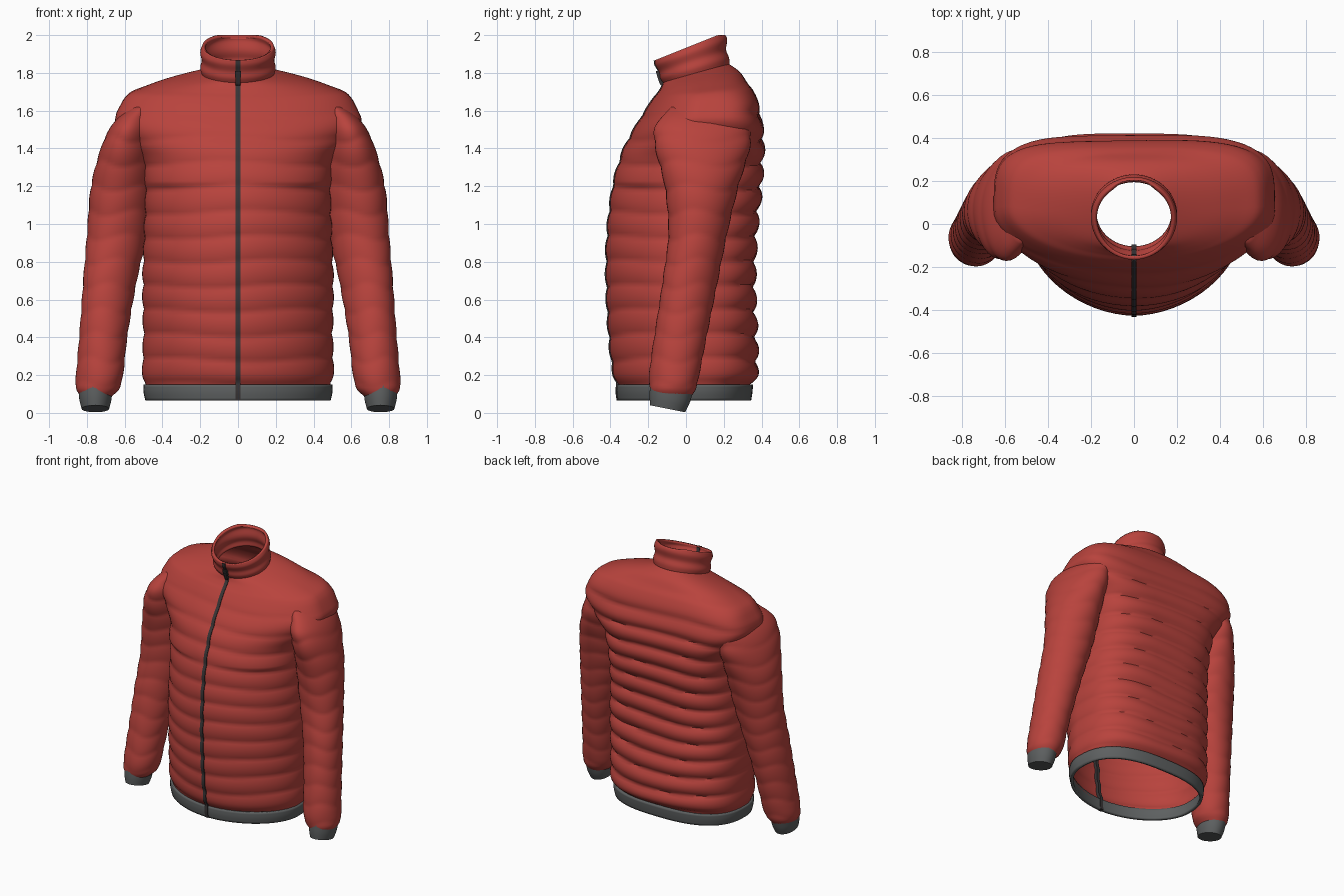
import bpy, math
from math import sin, cos, pi

if "Cube" in bpy.data.objects:
    bpy.data.objects.remove(bpy.data.objects["Cube"], do_unlink=True)


def material(name, rgb, rough=0.7):
    m = bpy.data.materials.new(name)
    m.use_nodes = True
    m.diffuse_color = (*rgb, 1)
    bsdf = m.node_tree.nodes["Principled BSDF"]
    bsdf.inputs["Base Color"].default_value = (*rgb, 1)
    bsdf.inputs["Roughness"].default_value = rough
    return m


RED = material("red fabric", (0.48, 0.056, 0.046))
GREY = material("grey rib", (0.11, 0.117, 0.118))
DARK = material("dark zip", (0.04, 0.035, 0.036))
SEG = 64


def sample(rows, z):
    """Smoothly interpolate the columns of a table keyed by its first column."""
    z = min(max(z, rows[0][0]), rows[-1][0])
    i = max(k for k in range(len(rows) - 1) if rows[k][0] <= z)
    a, b = rows[i], rows[i + 1]
    p, q = rows[max(i - 1, 0)], rows[min(i + 2, len(rows) - 1)]
    h = b[0] - a[0]
    t = (z - a[0]) / h
    out = []
    for c in range(1, len(a)):
        ma = (b[c] - p[c]) / (b[0] - p[0]) * h
        mb = (q[c] - a[c]) / (q[0] - a[0]) * h
        out.append((2*t**3 - 3*t*t + 1) * a[c] + (t**3 - 2*t*t + t) * ma
                   + (3*t*t - 2*t**3) * b[c] + (t**3 - t*t) * mb)
    return out


def power(v, e):
    return math.copysign(abs(v) ** e, v)


def steps(a, b, n):
    return [a + (b - a) * i / n for i in range(n + 1)]


def loft(name, rings, mat, cap_low=False, cap_high=False, thick=0.0):
    """Skin a stack of closed rings, listed from bottom to top."""
    n = len(rings[0])
    verts = [v for r in rings for v in r]
    faces = [(i*n + j, i*n + (j+1) % n, (i+1)*n + (j+1) % n, (i+1)*n + j)
             for i in range(len(rings) - 1) for j in range(n)]
    if cap_low:
        faces.append(tuple(reversed(range(n))))
    if cap_high:
        faces.append(tuple(range(len(verts) - n, len(verts))))
    me = bpy.data.meshes.new(name)
    me.from_pydata(verts, [], faces)
    me.materials.append(mat)
    ob = bpy.data.objects.new(name, me)
    bpy.context.collection.objects.link(ob)
    if thick:
        mod = ob.modifiers.new("thickness", 'SOLIDIFY')
        mod.thickness, mod.offset = thick, -1
    bpy.ops.object.select_all(action='DESELECT')
    ob.select_set(True)
    bpy.context.view_layer.objects.active = ob
    bpy.ops.object.shade_smooth_by_angle(angle=math.radians(60))
    return ob


def puff(z, pitch=0.13):
    """Depth of the quilting groove: 0 on a baffle's crest, 1 on its seam."""
    return 1 - abs(sin(pi * (z - 0.15) / pitch)) ** 0.75


def body_ring(z, hw, yf, yb, yc, n, tilt, quilt=0.0, nf=2.0):
    """Slightly pointed front, boxier back; tilt raises the back edge."""
    ring = []
    for k in range(SEG):
        c, s = cos(2*pi*k/SEG), sin(2*pi*k/SEG)
        e = 2 / n if s > 0 else 2 / nf
        x, reach = hw * power(c, e), (yb - yc if s > 0 else yc - yf)
        d = quilt * puff(z + 0.012 * sin(7*x + 4*z))
        x -= 0.010 * d * c
        y = yc + reach * power(s, e) - d * s * (0.030 if s > 0 else 0.012)
        ring.append((x, y, min(z + tilt * (y - yc), 2.0)))
    return ring


# Quilted torso with yoke: z, half width, front y, back y, widest y, back squareness, tilt
TORSO = [(0.13, .490, -.355, .345, 0, 2.6, 0), (0.20, .508, -.385, .385, 0, 2.7, 0),
         (0.40, .505, -.410, .385, 0, 2.8, 0), (0.70, .508, -.425, .375, 0, 3.0, 0),
         (0.95, .500, -.420, .385, 0, 3.0, 0), (1.20, .495, -.390, .410, 0, 3.4, 0),
         (1.35, .520, -.350, .418, .03, 3.8, 0), (1.45, .600, -.308, .420, .05, 4, 0),
         (1.55, .655, -.250, .405, .07, 4, .01), (1.63, .622, -.205, .385, .08, 4, .04),
         (1.69, .575, -.170, .355, .08, 3.5, .08), (1.72, .500, -.150, .325, .07, 3, .12),
         (1.76, .370, -.130, .285, .06, 2.4, .2), (1.80, .190, -.120, .225, .05, 2, .28)]
torso_rings = []
for z in steps(0.13, 1.68, 96) + steps(1.686, 1.80, 18):
    fade = 1 if z < 1.5 else max(0.15, 1 - (z - 1.5) / 0.2)
    torso_rings.append(body_ring(z, *sample(TORSO, z), quilt=fade,
                                 nf=1.85 if z < 1.2 else 2.0))
loft("torso", torso_rings, RED)

# Stand-up collar with two soft baffles
COLLAR = [(1.79, .190, -.118, .230, .05, 2, .28), (1.825, .200, -.136, .228, .045, 2, .3),
          (1.865, .192, -.142, .212, .04, 2, .33), (1.91, .200, -.162, .218, .03, 2, .36),
          (1.945, .188, -.166, .202, .03, 2, .4)]
collar_rings = [body_ring(z, *sample(COLLAR, z)) for z in steps(1.79, 1.945, 16)]
loft("collar", collar_rings, RED, thick=0.018)

# Ribbed hem band
HEM = [(0.065, .490, -.362, .345, 0, 2.6, 0), (0.11, .500, -.368, .352, 0, 2.6, 0),
       (0.15, .500, -.366, .355, 0, 2.6, 0)]
hem_rings = [body_ring(z, *sample(HEM, z), nf=1.9) for z in steps(0.065, 0.15, 6)]
loft("hem_band", hem_rings, GREY, thick=0.02)


def sleeve_ring(side, z, x0, x1, y0, y1, skew=0.0, tilt=0.0, quilt=0.0):
    """Oval slice through an arm; skew turns its outer side to the front."""
    ring = []
    for k in range(40):
        a = 2 * pi * k / 40 * side
        c, s = cos(a), sin(a)
        d = 1 - quilt * puff(z + 0.02 * sin(3*a + 5*z))
        y = (y1 - y0) / 2 * s * d
        x = (x0 + x1) / 2 + (x1 - x0) / 2 * c * d - skew * y
        ring.append((side * x, (y0 + y1) / 2 + y, z + tilt * y))
    return ring


# Sleeves, set into the yoke, and cuffs: z, inner x, outer x, front y, back y
SLEEVE = [(0.09, .665, .835, -.180, .030), (0.13, .625, .860, -.195, .055),
          (0.22, .605, .857, -.195, .075), (0.40, .585, .842, -.170, .110),
          (0.70, .535, .820, -.125, .170), (0.95, .480, .800, -.095, .220),
          (1.20, .450, .778, -.115, .280), (1.40, .440, .725, -.165, .340),
          (1.50, .435, .680, -.170, .345), (1.57, .430, .625, -.130, .320),
          (1.62, .430, .560, -.080, .270)]
CUFF = [(0.022, .682, .828, -.190, -.005), (0.07, .670, .840, -.193, .018),
        (0.125, .665, .845, -.190, .035)]
for side, label in ((1, "left"), (-1, "right")):
    rings = []
    for z in steps(0.09, 1.62, 106):
        skew = 0.12 * min(1, max(0, (z - 0.2) / 0.5))
        rings.append(sleeve_ring(side, z, *sample(SLEEVE, z), skew=skew, quilt=0.035))
    loft(label + "_sleeve", rings, RED, cap_high=True)
    cuff = [sleeve_ring(side, z, *sample(CUFF, z), tilt=-0.2) for z in steps(0.022, 0.125, 6)]
    loft(label + "_cuff", cuff, GREY, cap_low=True)


def strip(name, path, width, depth, mat):
    """Flat tape following front points, straddling the fabric."""
    w = width / 2
    rings = [[(-w, y - depth, z), (w, y - depth, z), (w, y + 0.024, z), (-w, y + 0.024, z)]
             for y, z in path]
    return loft(name, rings, mat, cap_low=True, cap_high=True)


# Front zip, taken from the centre front of each panel
front = SEG * 3 // 4
path = [r[front][1:] for r in hem_rings]
path += [r[front][1:] for r in torso_rings if path[-1][1] < r[front][2] < 1.74]
path += [r[front][1:] for r in collar_rings if r[front][2] > 1.742]
strip("zip_tape", path, 0.024, 0.005, DARK)
strip("zip_slider", [(-.145, 1.775), (-.154, 1.795), (-.158, 1.81)], 0.034, 0.002, DARK)
strip("zip_pull", [(-.128, 1.732), (-.136, 1.745), (-.150, 1.785)], 0.024, 0.004, DARK)
